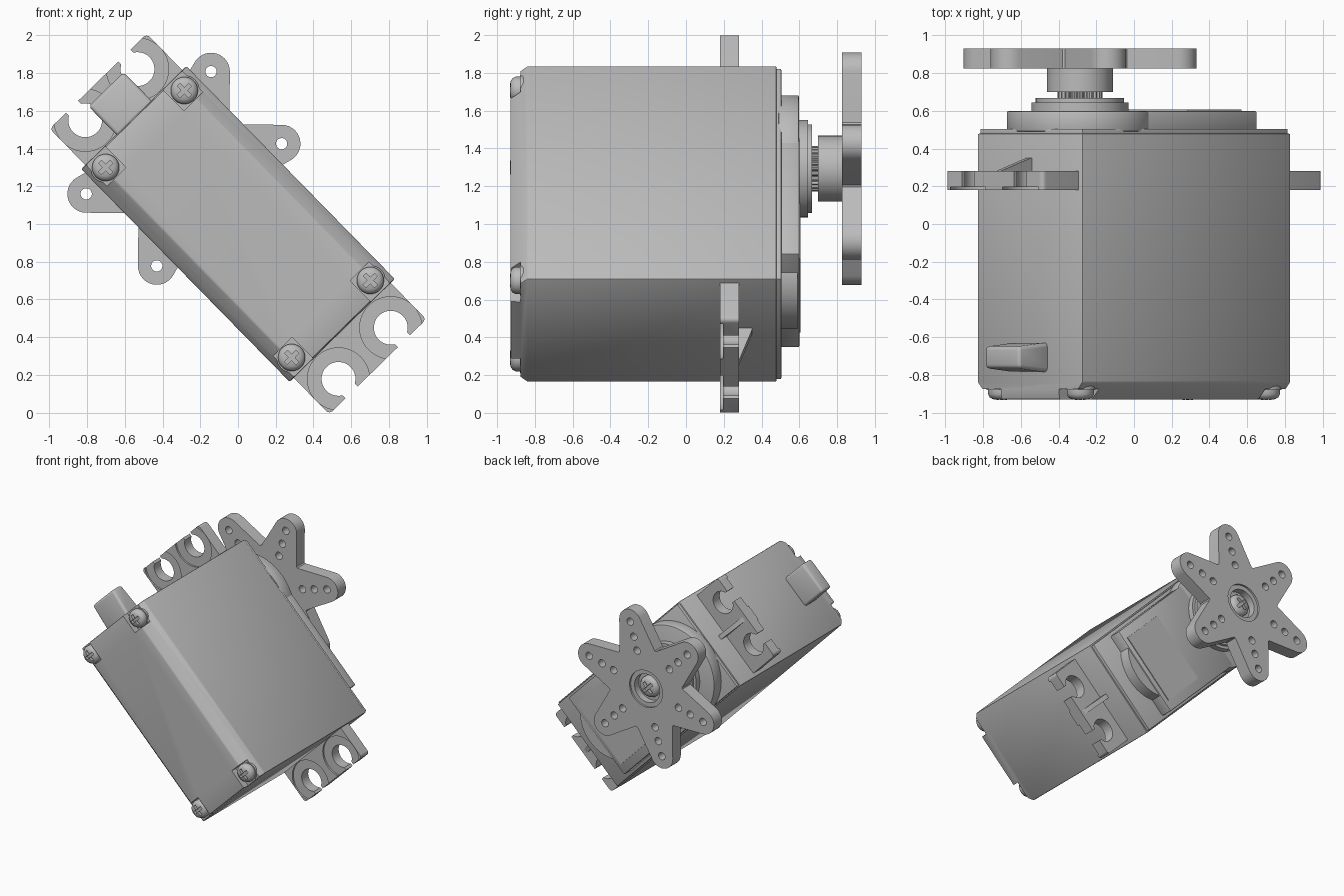
import bpy, bmesh
from math import sin, cos, radians, pi
from mathutils import Matrix

if "Cube" in bpy.data.objects:
    bpy.data.objects.remove(bpy.data.objects["Cube"])

# The whole unit is modelled along its own length, then tilted about y
TILT = Matrix.Translation((0, 0, 1)) @ Matrix.Rotation(radians(45.6), 4, 'Y')
SHAFT = -0.41

grey = bpy.data.materials.new("plain_grey")
grey.use_nodes = True
grey.diffuse_color = (0.5, 0.5, 0.5, 1)
grey.node_tree.nodes["Principled BSDF"].inputs["Base Color"].default_value = (0.5, 0.5, 0.5, 1)


def loft(name, stages):
    """Join outlines [(y, [(u, v), ...]), ...] into a closed solid."""
    bm = bmesh.new()
    rings = [[bm.verts.new((u, y, v)) for u, v in outline] for y, outline in stages]
    for a, b in zip(rings, rings[1:]):
        for i in range(len(a)):
            j = (i + 1) % len(a)
            bm.faces.new((a[i], a[j], b[j], b[i]))
    bm.faces.new(rings[0])
    bm.faces.new(rings[-1])
    bmesh.ops.recalc_face_normals(bm, faces=bm.faces)
    mesh = bpy.data.meshes.new(name)
    bm.to_mesh(mesh)
    bm.free()
    obj = bpy.data.objects.new(name, mesh)
    bpy.context.collection.objects.link(obj)
    obj.matrix_world = TILT
    mesh.materials.append(grey)
    return obj


def prism(name, outline, y0, y1):
    return loft(name, [(y0, outline), (y1, outline)])


def rect(u0, u1, v0, v1):
    return [(u0, v0), (u1, v0), (u1, v1), (u0, v1)]


def arc(u, v, r, a0, a1, n):
    angles = [radians(a0 + (a1 - a0) * i / n) for i in range(n + 1)]
    return [(u + r * cos(a), v + r * sin(a)) for a in angles]


def circle(r, u=SHAFT, v=0, n=48):
    return arc(u, v, r, 0, 360, n)[:-1]


def use(obj):
    bpy.context.view_layer.update()
    bpy.ops.object.select_all(action='DESELECT')
    obj.select_set(True)
    bpy.context.view_layer.objects.active = obj


def cut(obj, cutters):
    for cutter in cutters:
        mod = obj.modifiers.new("cut", 'BOOLEAN')
        mod.operation, mod.solver, mod.object = 'DIFFERENCE', 'EXACT', cutter
        use(obj)
        bpy.ops.object.modifier_apply(modifier=mod.name)
        bpy.data.objects.remove(cutter)


def bevel(obj, width, segments=2):
    mod = obj.modifiers.new("bevel", 'BEVEL')
    mod.width, mod.segments, mod.limit_method = width, segments, 'ANGLE'
    use(obj)
    bpy.ops.object.modifier_apply(modifier=mod.name)


def smooth(obj):
    use(obj)
    bpy.ops.object.shade_smooth_by_angle(angle=radians(32))


parts = []
corners = [(a, b) for a in (-1, 1) for b in (-1, 1)]

# Case with chamfered long front edges and corner pockets
full = rect(-0.79, 0.79, -0.39, 0.39)
case = loft("case", [(-0.93, rect(-0.785, 0.785, -0.305, 0.305)), (-0.84, full), (0.48, full)])
bevel(case, 0.008)
cut(case, [prism("pocket", rect(*sorted((a * 0.63, a * 0.9)), *sorted((b * 0.215, b * 0.5))),
                 -1, -0.875) for a, b in corners])
lid = prism("back_lid", rect(-0.78, 0.78, -0.38, 0.38), 0.47, 0.505)
bevel(lid, 0.006)
parts += [case, lid]


def screw(name, u, v, y, r, face):
    """Domed screw head with a cross recess; face is the y direction it points."""
    steps = [(0, 1), (0.025, 1), (0.042, 0.88), (0.052, 0.65), (0.056, 0.3)]
    head = loft(name, [(y + face * h, circle(r * s, u, v, 32)) for h, s in steps])
    arm, half = r * 0.6, r * 0.15
    plus = [(half, half), (half, arm), (-half, arm), (-half, half), (-arm, half), (-arm, -half),
            (-half, -half), (-half, -arm), (half, -arm), (half, -half), (arm, -half), (arm, half)]
    cut(head, [prism("cross", [(u + a, v + b) for a, b in plus], y + face * 0.028, y + face * 0.1)])
    return head


# Four case screws on low round bosses
for i, (a, b) in enumerate(corners):
    parts.append(prism(f"screw_seat_{i}", circle(0.08, a * 0.705, b * 0.292, 32), -0.88, -0.86))
    parts.append(screw(f"case_screw_{i}", a * 0.705, b * 0.292, -0.877, 0.072, -1))

# Mounting flanges with open screw slots and a gusset
half = ([(1.06, 0.149)] + arc(0.96, 0.194, 0.09, -30, -330, 24) + [(1.06, 0.239)]
        + arc(1.035, 0.335, 0.025, 0, 90, 6) + [(0.77, 0.36)])
for side, s in (("left", 1), ("right", -1)):
    outline = [(s * u, v) for u, v in half] + [(s * u, -v) for u, v in reversed(half)]
    flange = prism(side + "_flange", outline, 0.18, 0.28)
    cut(flange, [prism("recess", circle(0.165, s * 0.96, b * 0.194), 0.1, 0.195) for b in (-1, 1)])
    wide = rect(*sorted((s * 0.78, s * 1.03)), -0.018, 0.018)
    thin = rect(*sorted((s * 0.78, s * 0.8)), -0.018, 0.018)
    parts += [flange, loft(side + "_gusset", [(0.27, wide), (0.28, wide), (0.35, thin)])]

# Cable outlet
root, tip = rect(-0.8, -0.77, -0.13, 0.13), rect(-1.0, -0.77, -0.13, 0.13)
cable = loft("cable_outlet", [(-0.785, root), (-0.765, tip), (-0.65, tip), (-0.63, root)])
bevel(cable, 0.02, 3)
parts.append(cable)

# Gear housing on the back: round boss, panel and rounded end
boss = prism("gear_boss", circle(0.388, n=72), 0.49, 0.598)
panel = prism("gear_panel", rect(-0.3, 0.57, -0.355, 0.355), 0.49, 0.6)
bevel(boss, 0.008)
bevel(panel, 0.008)
parts += [boss, panel,
          prism("panel_plate", rect(0.12, 0.53, -0.28, 0.28), 0.595, 0.607),
          prism("rounded_end", circle(0.3, 0.36), 0.49, 0.59)]

# Bearing rings and splined output shaft
parts.append(prism("bearing_ring", circle(0.258), 0.59, 0.645))
parts.append(prism("bearing_cap", circle(0.235), 0.64, 0.668))
teeth = 25
spline = []
for i in range(teeth * 4):
    r = 0.12 if i % 4 < 2 else 0.108
    a = 2 * pi * i / (teeth * 4)
    spline.append((SHAFT + r * cos(a), r * sin(a)))
parts.append(prism("output_shaft", spline, 0.65, 0.72))

# Six-armed horn with hub, holes and centre screw
star = []
for k in range(6):
    a = k * 60
    star += arc(SHAFT + 0.535 * cos(radians(a)), 0.535 * sin(radians(a)), 0.1, a - 74, a + 74, 14)
    star += arc(SHAFT, 0, 0.343, a + 29, a + 31, 2)
horn = prism("horn", star, 0.825, 0.93)
cutters = [prism("bore_rim", circle(0.15), 0.915, 1), prism("bore", circle(0.115), 0.86, 1)]
for k in range(6):
    for d in (0.535, 0.415, 0.305):
        a = radians(k * 60)
        cutters.append(prism("hole", circle(0.03, SHAFT + d * cos(a), d * sin(a), 20), 0.7, 1))
cut(horn, cutters)
parts += [horn, prism("horn_hub", circle(0.175), 0.7, 0.83),
          screw("horn_screw", SHAFT, 0, 0.855, 0.085, 1)]

for part in parts:
    smooth(part)
